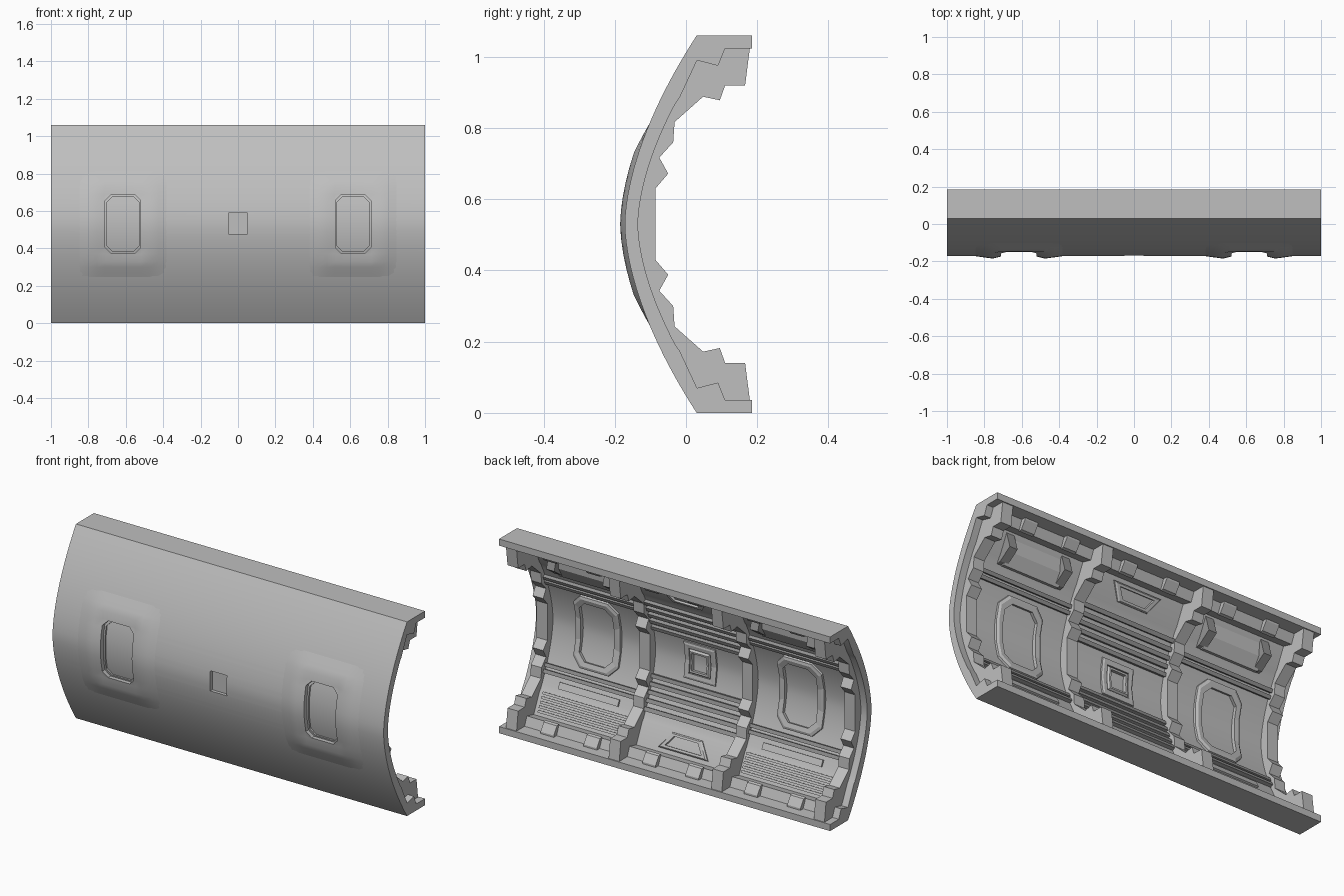
import bpy, bmesh, math

old = bpy.data.objects.get("Cube")
if old:
    bpy.data.objects.remove(old)


def material(name, value):
    mat = bpy.data.materials.new(name)
    mat.use_nodes = True
    mat.diffuse_color = (value, value, value, 1)
    mat.node_tree.nodes["Principled BSDF"].inputs["Base Color"].default_value = (value, value, value, 1)
    return mat


grey = material("panel grey", 0.52)
dark = material("dark trim grey", 0.3)

MID = 0.53          # mid height of the panel
BAY = 0.615         # centre of the side bays


def finish(name, bm, mat=grey):
    bmesh.ops.recalc_face_normals(bm, faces=bm.faces[:])
    me = bpy.data.meshes.new(name)
    bm.to_mesh(me)
    bm.free()
    me.materials.append(mat)
    ob = bpy.data.objects.new(name, me)
    bpy.context.collection.objects.link(ob)
    return ob


def outer(z):
    return -0.172 + 0.202 * (abs(z - MID) / MID) ** 1.7


def inner(z):
    d = abs(z - MID)
    if d <= 0.34:
        return -0.135 + 0.225 * (d / MID) ** 1.7
    return -0.029 + (d - 0.34) * 0.5


def on_inside(x, z, h):
    """Point at height h above the inner surface."""
    slope = (inner(z + 0.004) - inner(z - 0.004)) / 0.008
    n = math.hypot(1, slope)
    return (x, inner(z) + h / n, z - h * slope / n)


def flip(points):
    return [(y, 2 * MID - z) for y, z in points]


def prism(name, poly, x0, x1, mat=grey):
    """Extrude a y-z outline along x."""
    bm = bmesh.new()
    a = [bm.verts.new((x0, y, z)) for y, z in poly]
    b = [bm.verts.new((x1, y, z)) for y, z in poly]
    bm.faces.new(a)
    bm.faces.new(b[::-1])
    for i in range(len(a)):
        j = (i + 1) % len(a)
        bm.faces.new((a[i], b[i], b[j], a[j]))
    return finish(name, bm, mat)


def patch(name, rows, front, back):
    """Closed slab over rows of (z, xs) between two depth functions."""
    bm = bmesh.new()
    sides = [[[bm.verts.new((x, f(x, z), z)) for x in xs] for z, xs in rows] for f in (front, back)]
    n, m = len(rows), len(rows[0][1])
    for s in sides:
        for i in range(n - 1):
            for j in range(m - 1):
                bm.faces.new((s[i][j], s[i][j + 1], s[i + 1][j + 1], s[i + 1][j]))
    rim = [(0, j) for j in range(m)] + [(i, m - 1) for i in range(1, n)]
    rim += [(n - 1, j) for j in range(m - 2, -1, -1)] + [(i, 0) for i in range(n - 2, 0, -1)]
    f, b = sides
    for (i, j), (k, l) in zip(rim, rim[1:] + rim[:1]):
        bm.faces.new((f[i][j], f[k][l], b[k][l], b[i][j]))
    return finish(name, bm)


def outline(cx, cz, w, h, c=0.0, taper=1.0):
    """Rectangle, chamfered rectangle or trapezoid in x-z, with extra points along its sides."""
    if c:
        right = [(w - c, -h), (w, c - h), (w, -h / 3), (w, h / 3), (w, h - c), (w - c, h)]
    else:
        right = [(w, -h), (w * (1 + taper) / 2, 0), (w * taper, h)]
    return [(cx + x, cz + z) for x, z in right + [(-x, z) for x, z in right[::-1]]]


def frame(name, out, hole, h):
    """Raised ring lying on the inner surface."""
    bm = bmesh.new()
    mid = [((2 * a + b) / 3, (2 * c + d) / 3) for (a, c), (b, d) in zip(out, hole)]
    loops = [[bm.verts.new(on_inside(x, z, t)) for x, z in pts]
             for pts, t in ((out, -0.01), (out, h * 0.6), (mid, h), (hole, h), (hole, -0.01))]
    for a, b in zip(loops, loops[1:] + loops[:1]):
        for i in range(len(a)):
            j = (i + 1) % len(a)
            bm.faces.new((a[i], a[j], b[j], b[i]))
    return finish(name, bm)


def rail(name, z, half, h, x0, x1, mat=grey):
    """Long strip lying on the inner surface."""
    pts = [on_inside(0, z + s * half, t) for s, t in ((-1, -0.01), (-1, h), (1, h), (1, -0.01))]
    return prism(name, [p[1:] for p in pts], x0, x1, mat)


# curved shell with stepped flanges
N = 40
skin = [(outer(2 * MID * i / N), 2 * MID * i / N) for i in range(N + 1)]
lip = [(0.185, 0), (0.185, 0.036), (0.11, 0.036), (0.09, 0.085), (0.031, 0.07), (-0.018, 0.175)]
bow = [(inner(z), z) for z in [0.19 + 0.68 * i / 30 for i in range(31)]]
shell = prism("curved_shell", skin + flip(lip) + bow[::-1] + lip[::-1], -1, 1)


def boolean(ob, cutter):
    mod = ob.modifiers.new("cut", "BOOLEAN")
    mod.operation = "DIFFERENCE"
    mod.solver = "EXACT"
    mod.object = cutter
    bpy.context.view_layer.objects.active = ob
    bpy.ops.object.modifier_apply(modifier=mod.name)


def octagon_cutter(cx, w, h, c, depth):
    rows = [(-h, w - c), (c - h, w), (-h / 3, w), (h / 3, w), (h - c, w), (h, w - c)]
    return patch("cutter", [(MID + z, [cx - r, cx + r]) for z, r in rows],
                 lambda x, z: -0.4, lambda x, z: outer(z) + depth)


# window surrounds on the outside, sloping in to recessed windows
for side, word in ((1, "left"), (-1, "right")):
    cx = side * BAY

    def swell(x, z, cx=cx):
        dx, dz = abs(x - cx), abs(z - MID)
        rise = max(0, min((0.24 - dx) / 0.1, 1)) * max(0, min((0.29 - dz) / 0.09, 1))
        funnel = max((dx - 0.098) / 0.042, (dz - 0.158) / 0.042, 0.25)
        return outer(z) + 0.001 - 0.014 * min(rise, funnel)

    cols = [cx + d for d in (-0.24, -0.19, -0.14, -0.098, 0.098, 0.14, 0.19, 0.24)]
    zs = [-0.29, -0.26, -0.23, -0.2, -0.158] + [0.04 * i for i in range(-3, 4)] + [0.158, 0.2, 0.23, 0.26, 0.29]
    bulge = patch(word + "_window_surround", [(MID + z, cols) for z in zs],
                  swell, lambda x, z: outer(z) + 0.008)
    for w, h, depth in ((0.095, 0.155, 0.02), (0.086, 0.146, 0.03)):
        cutter = octagon_cutter(cx, w, h, 0.03, depth)
        boolean(shell, cutter)
        boolean(bulge, cutter)
        bpy.data.objects.remove(cutter)

# small square recess in the middle
cutter = patch("cutter", [(z, [-0.05, 0.05]) for z in (0.478, 0.53, 0.588)],
               lambda x, z: -0.4, lambda x, z: -0.15)
boolean(shell, cutter)
bpy.data.objects.remove(cutter)

# ribs
rib_edge = [(0.18, 0.03), (0.166, 0.14), (0.11, 0.14), (0.095, 0.182), (0.048, 0.172), (-0.032, 0.243),
            (-0.036, 0.3), (-0.075, 0.343), (-0.05, 0.388), (-0.086, 0.43)]
rib_back = [(outer(z) + 0.02, z) for z in [0.03 + 0.05 * i for i in range(21)]]
for i, x in enumerate((-0.93, -0.31, 0.31, 0.93)):
    prism("rib_%d" % (i + 1), rib_edge + flip(rib_edge)[::-1] + rib_back[::-1], x - 0.032, x + 0.032)

# details inside the two side bays
for side, word in ((1, "left"), (-1, "right")):
    cx = side * BAY
    x0, x1 = cx - 0.29, cx + 0.29
    frame(word + "_window_frame", outline(cx, MID, 0.135, 0.2, 0.05), outline(cx, MID, 0.1, 0.165, 0.04), 0.018)
    for z in (0.27, 0.3, 0.76, 0.79):
        rail(word + "_bay_rail", z, 0.009, 0.018, x0, x1, dark)
    rail(word + "_long_plate", 0.225, 0.016, 0.01, cx - 0.18, cx + 0.18)
    for k in range(5):
        rail(word + "_floor_slat", 0.09 + 0.021 * k, 0.006, 0.01, x0 + 0.03, x1 - 0.03)
    prism(word + "_upper_box", [(-0.05, 0.84), (-0.025, 0.835), (0.012, 0.895), (0.02, 0.98)], cx - 0.17, cx + 0.17)
    for d in (-0.17, 0.17):
        prism(word + "_upper_bracket", [(-0.05, 0.84), (-0.02, 0.845), (0.05, 0.895), (0.025, 0.985)],
              cx + d - 0.024, cx + d + 0.024, dark)

# details inside the middle bay
frame("middle_square_frame", outline(0, MID, 0.095, 0.1), outline(0, MID, 0.065, 0.07), 0.012)
frame("middle_inner_frame", outline(0, MID, 0.06, 0.065), outline(0, MID, 0.045, 0.05), 0.02)
for k in range(5):
    for z in (0.235 + 0.04 * k, 2 * MID - 0.235 - 0.04 * k):
        rail("middle_bay_rail", z, 0.01, 0.018, -0.28, 0.28, dark)
frame("lower_hatch_frame", outline(0, 0.13, 0.15, 0.04, taper=0.6), outline(0, 0.13, 0.11, 0.024, taper=0.65), 0.014)
frame("upper_hatch_frame", outline(0, 0.93, 0.09, 0.04, taper=1.6), outline(0, 0.93, 0.07, 0.024, taper=1.5), 0.014)

# clips along both flanges
clip = [(0.08, 0.05), (0.09, 0.092), (0.106, 0.088), (0.134, 0.046), (0.134, 0.03)]
for cx in (-BAY, 0, BAY):
    for d in (-0.13, 0.13):
        prism("lower_flange_clip", clip, cx + d - 0.04, cx + d + 0.04)
        prism("upper_flange_clip", flip(clip), cx + d - 0.04, cx + d + 0.04)

# smooth the curved skin, keep all edges crisp
bpy.ops.object.select_all(action="DESELECT")
for ob in bpy.context.scene.objects:
    if ob.type == "MESH" and ("shell" in ob.name or "surround" in ob.name):
        ob.select_set(True)
        bpy.context.view_layer.objects.active = ob
bpy.ops.object.shade_smooth_by_angle(angle=math.radians(25))
